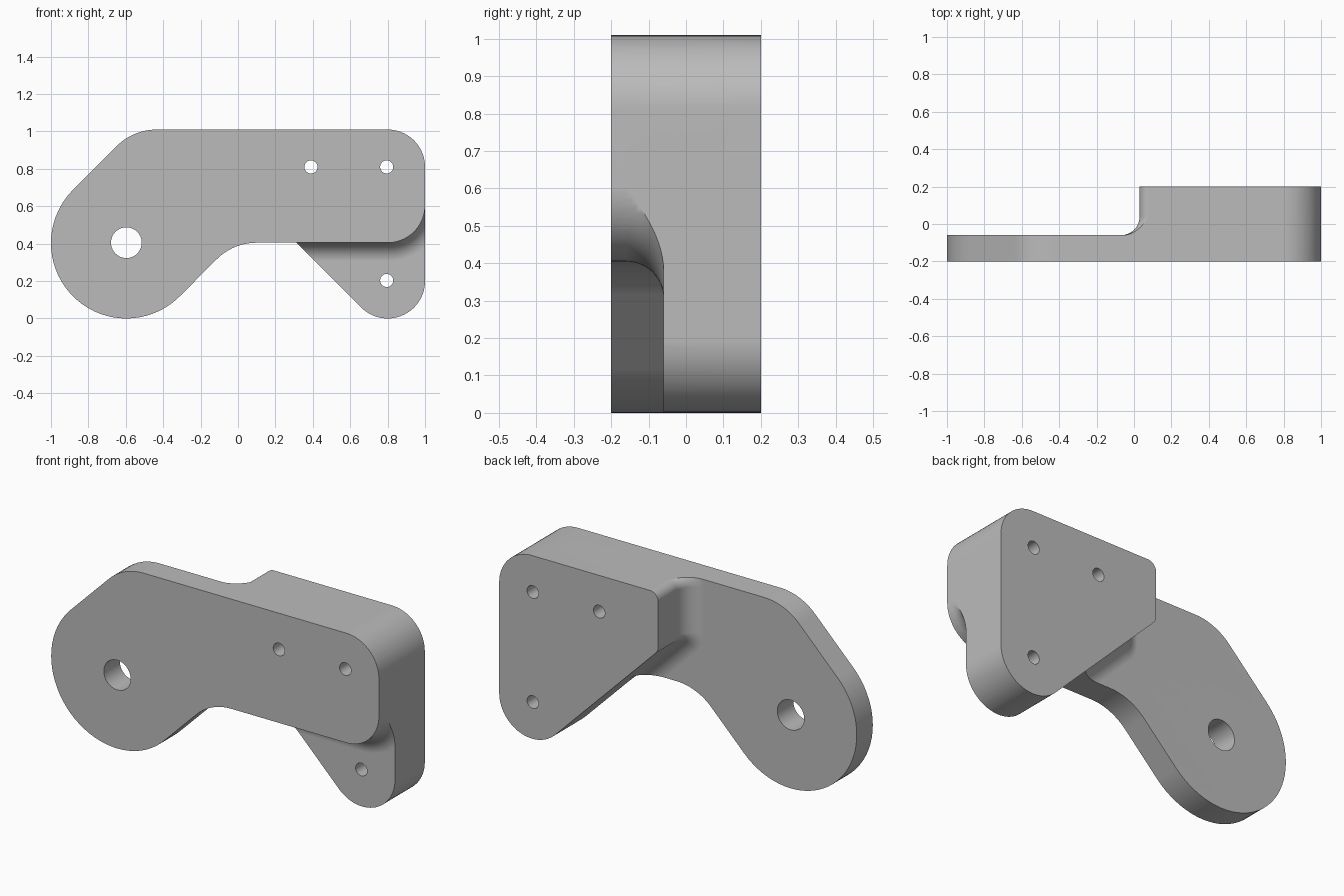
import bpy, bmesh
from math import sin, cos, radians, pi

if "Cube" in bpy.data.objects:
    bpy.data.objects.remove(bpy.data.objects["Cube"])

FRONT, STEP, BACK = -0.2, -0.06, 0.2   # depth planes
BLEND = 0.1                            # inner fillet radius

# Outlines as tangent arcs: centre x, centre z, radius, start and end angle
ARM = [(-0.597, 0.403, 0.403, 135, 315),
       (0.099, 0.105, 0.3, 135, 90),
       (0.8, 0.605, 0.2, 270, 360),
       (0.8, 0.81, 0.2, 0, 90),
       (-0.436, 0.71, 0.3, 90, 135)]
PAD = [(0.8, 0.2, 0.2, 225, 360),
       (0.8, 0.81, 0.2, 0, 90),
       (0.08, 0.96, 0.05, 90, 180),
       (0.08, 0.709, 0.05, 180, 225)]


def outline(arcs, grow):
    """Points of an outline offset outward; clockwise arcs are concave."""
    pts = []
    for cx, cz, r, a0, a1 in arcs:
        rad = r + grow if a1 > a0 else max(r - grow, 0.01)
        n = max(6, abs(a1 - a0) // 5)
        for i in range(n + 1):
            a = radians(a0 + (a1 - a0) * i / n)
            pts.append((cx + rad * cos(a), cz + rad * sin(a)))
    return pts


def loft(name, arcs, levels):
    """Solid through offset copies of an outline; levels are (y, offset)."""
    bm = bmesh.new()
    rings = [[bm.verts.new((x, y, z)) for x, z in outline(arcs, g)]
             for y, g in levels]
    for a, b in zip(rings, rings[1:]):
        for i in range(len(a)):
            j = (i + 1) % len(a)
            bm.faces.new((a[i], a[j], b[j], b[i]))
    bm.faces.new(rings[0])
    bm.faces.new(rings[-1])
    bmesh.ops.recalc_face_normals(bm, faces=bm.faces)
    mesh = bpy.data.meshes.new(name)
    bm.to_mesh(mesh)
    bm.free()
    ob = bpy.data.objects.new(name, mesh)
    bpy.context.collection.objects.link(ob)
    return ob


def combine(ob, other, operation):
    """Apply a boolean and discard the helper."""
    mod = ob.modifiers.new("cut", 'BOOLEAN')
    mod.operation, mod.object, mod.solver = operation, other, 'EXACT'
    bpy.context.view_layer.objects.active = ob
    bpy.ops.object.modifier_apply(modifier=mod.name)
    bpy.data.objects.remove(other)


def blend(y, direction):
    """Quarter-round flare that ends on the step plane."""
    return [(y + direction * BLEND * sin(t), BLEND * (1 - cos(t)))
            for t in (i * pi / 24 for i in range(13))]


# Arm plate, kept in front of the step except where the pad flares into it
bracket = loft("bracket", ARM, [(FRONT, 0), (BACK, 0)])
pad_flare = loft("pad_flare", PAD, [(BACK + 0.1, 0)] + blend(STEP + BLEND, -1)
                 + [(STEP, 1.5), (FRONT - 0.1, 1.5)])
combine(bracket, pad_flare, 'INTERSECT')

# Triangular mounting pad, kept behind the step except where the arm flares
pad = loft("mounting_pad", PAD, [(FRONT, 0), (BACK, 0)])
arm_flare = loft("arm_flare", ARM, [(FRONT - 0.1, 0)] + blend(STEP - BLEND, 1)
                 + [(STEP, 0.6), (BACK + 0.1, 0.6)])
combine(pad, arm_flare, 'INTERSECT')
combine(bracket, pad, 'UNION')

# Pivot hole and three bolt holes
for x, z, r in [(-0.597, 0.405, 0.082), (0.39, 0.81, 0.035),
                (0.795, 0.81, 0.035), (0.795, 0.203, 0.035)]:
    drill = loft("drill", [(x, z, r, 0, 180), (x, z, r, 180, 355)],
                 [(FRONT - 0.1, 0), (BACK + 0.1, 0)])
    bm = bmesh.new()
    bm.from_mesh(drill.data)
    bmesh.ops.remove_doubles(bm, verts=bm.verts, dist=0.0005)
    bm.to_mesh(drill.data)
    bm.free()
    combine(bracket, drill, 'DIFFERENCE')

# Grey metal finish with smooth rounds and crisp edges
grey = bpy.data.materials.new("grey_metal")
grey.use_nodes = True
colour = (0.5, 0.5, 0.5, 1)
grey.diffuse_color = colour
grey.node_tree.nodes["Principled BSDF"].inputs["Base Color"].default_value = colour
bracket.data.materials.clear()
bracket.data.materials.append(grey)
for face in bracket.data.polygons:
    face.material_index = 0

bpy.ops.object.select_all(action='DESELECT')
bracket.select_set(True)
bpy.context.view_layer.objects.active = bracket
bpy.ops.object.shade_smooth_by_angle(angle=radians(30))
weighted = bracket.modifiers.new("even_shading", 'WEIGHTED_NORMAL')
weighted.keep_sharp = True
